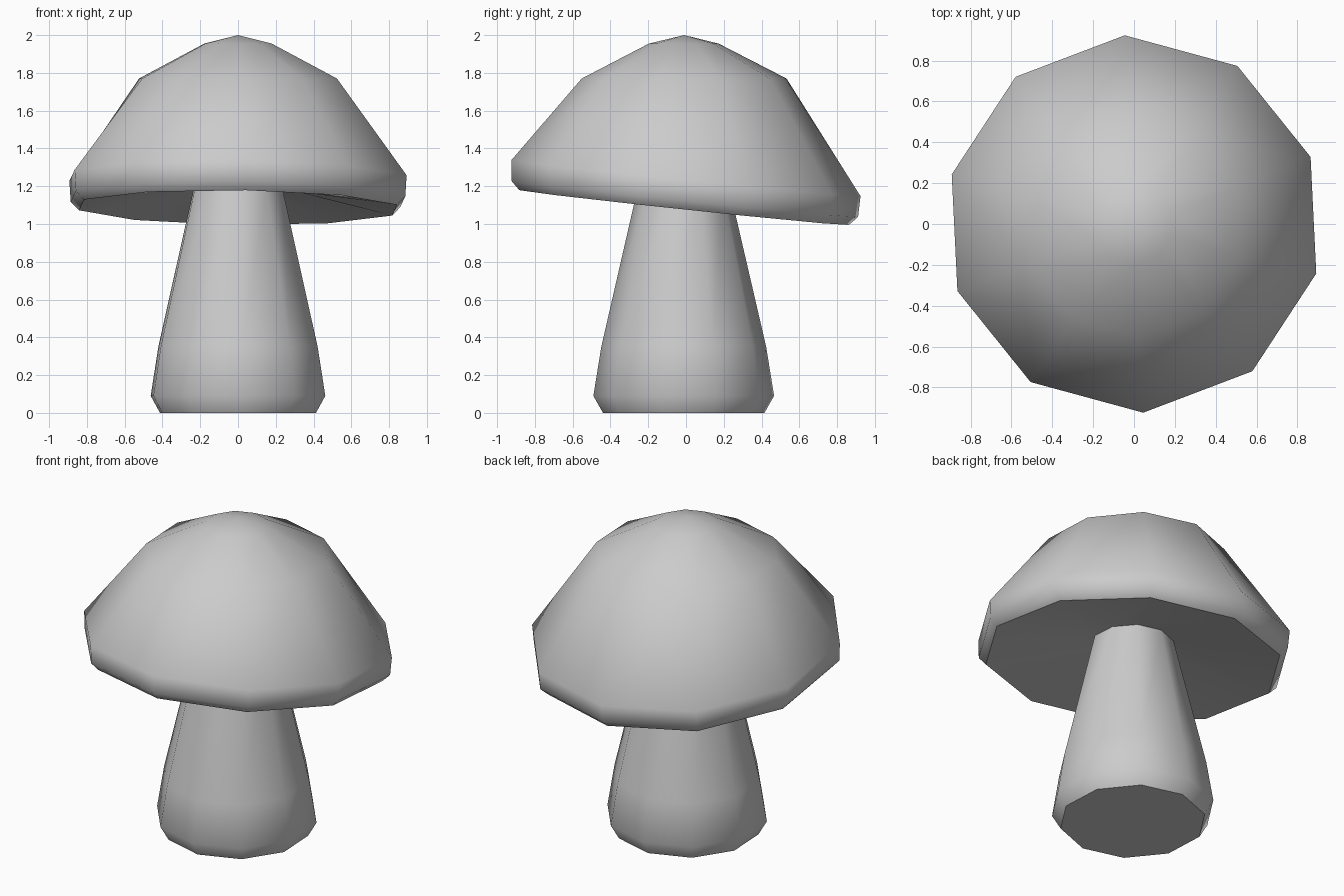
import bpy, bmesh, math

if "Cube" in bpy.data.objects:
    bpy.data.objects.remove(bpy.data.objects["Cube"])

SIDES, PHASE = 10, math.radians(92.8)


def lathe(name, rings, bottom=False, apex=None):
    """Skin ten-sided rings of (radius, z, centre_y, tilt), listed bottom to top."""
    bm = bmesh.new()
    loops = []
    for r, z, cy, tilt in rings:
        loop = []
        for i in range(SIDES):
            a = PHASE + i * math.tau / SIDES
            x, y = r * math.cos(a), r * math.sin(a)
            loop.append(bm.verts.new((x, y + cy, z - tilt * (y + 0.11 * x))))
        loops.append(loop)
    for lo, hi in zip(loops, loops[1:]):
        for i in range(SIDES):
            j = (i + 1) % SIDES
            bm.faces.new((lo[i], lo[j], hi[j], hi[i]))
    if bottom:
        bm.faces.new(loops[0][::-1])
    if apex:
        tip = bm.verts.new(apex)
        for i in range(SIDES):
            bm.faces.new((loops[-1][i], loops[-1][(i + 1) % SIDES], tip))
    mesh = bpy.data.meshes.new(name)
    bm.to_mesh(mesh)
    bm.free()
    ob = bpy.data.objects.new(name, mesh)
    bpy.context.collection.objects.link(ob)
    bpy.ops.object.select_all(action='DESELECT')
    ob.select_set(True)
    bpy.context.view_layer.objects.active = ob
    bpy.ops.object.shade_smooth_by_angle(angle=math.radians(48))
    return ob


# Tapered stem with a chamfered foot
lathe("stem", [
    (0.428, 0.0, -0.012, 0),
    (0.479, 0.09, -0.012, 0),
    (0.437, 0.35, -0.012, 0),
    (0.243, 1.19, -0.012, 0.02),
], bottom=True)

# Cap: hollowed underside, tilted rim, level crown
lathe("cap", [
    (0.243, 1.19, -0.012, 0.02),
    (0.873, 1.087, -0.01, 0.106),
    (0.918, 1.132, -0.006, 0.104),
    (0.925, 1.243, 0.0, 0.104),
    (0.543, 1.77, -0.01, 0),
    (0.185, 1.955, -0.012, 0),
], apex=(0, -0.01, 2.0))
